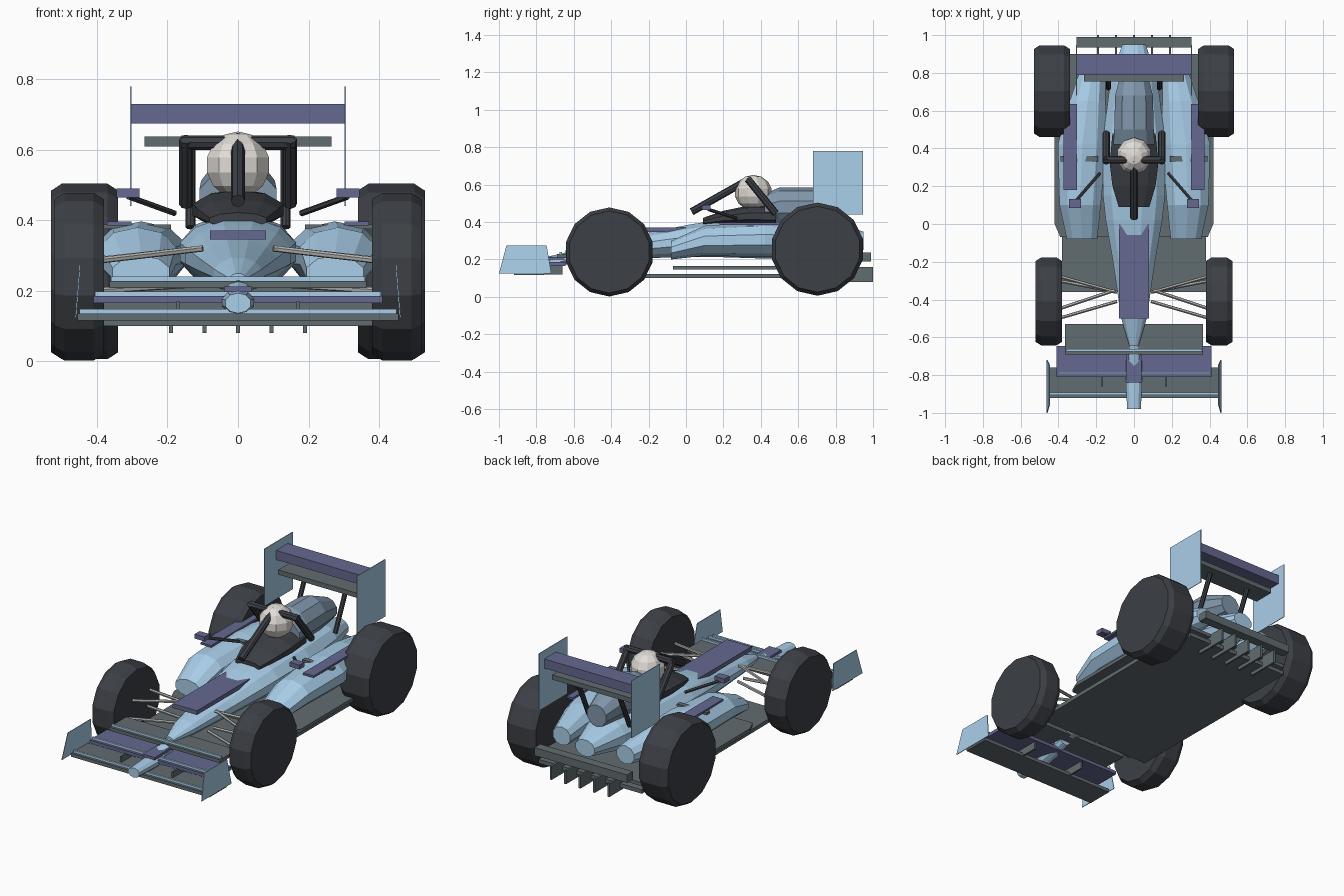
import bpy, bmesh, math
from mathutils import Vector

if "Cube" in bpy.data.objects:
    bpy.data.objects.remove(bpy.data.objects["Cube"])


def mat(name, col):
    m = bpy.data.materials.new(name)
    m.diffuse_color = (*col, 1)
    m.use_nodes = True
    m.node_tree.nodes["Principled BSDF"].inputs["Base Color"].default_value = m.diffuse_color
    return m


BLUE = mat("pale_blue", (0.40, 0.62, 0.82))
COVER = mat("cover_blue", (0.22, 0.31, 0.41))
PURPLE = mat("slate_purple", (0.13, 0.14, 0.28))
GREY = mat("floor_grey", (0.12, 0.15, 0.16))
DARK = mat("dark_rubber", (0.045, 0.05, 0.06))
WHITE = mat("off_white", (0.75, 0.72, 0.68))
STEEL = mat("steel", (0.45, 0.45, 0.44))


def finish(name, bm, m):
    bmesh.ops.recalc_face_normals(bm, faces=bm.faces)
    me = bpy.data.meshes.new(name)
    bm.to_mesh(me)
    bm.free()
    ob = bpy.data.objects.new(name, me)
    me.materials.append(m)
    bpy.context.collection.objects.link(ob)
    return ob


def skin(bm, rings):
    for a, b in zip(rings, rings[1:]):
        for i in range(len(a)):
            j = (i + 1) % len(a)
            bm.faces.new((a[i], a[j], b[j], b[i]))
    bm.faces.new(rings[0])
    bm.faces.new(rings[-1])


def loft(name, secs, n, m, axis='y'):
    """Sections: (position on axis, centre u, centre z, radius u, radius z)."""
    bm = bmesh.new()
    rings = []
    for p, u, z, ru, rz in secs:
        ring = []
        for i in range(n):
            a = 2 * math.pi * (i + 0.5) / n
            cu, cz = u + ru * math.cos(a), z + rz * math.sin(a)
            ring.append(bm.verts.new((cu, p, cz) if axis == 'y' else (p, cu, cz)))
        rings.append(ring)
    skin(bm, rings)
    return finish(name, bm, m)


def box(name, x0, x1, y0, y1, z0, z1, m):
    bm = bmesh.new()
    rings = [[bm.verts.new((x, y, z)) for x, y in ((x0, y0), (x1, y0), (x1, y1), (x0, y1))]
             for z in (z0, z1)]
    skin(bm, rings)
    return finish(name, bm, m)


def wide(name, hx, y0, y1, z0, z1, m):
    return box(name, -hx, hx, y0, y1, z0, z1, m)


def prism(name, lower, upper, m):
    bm = bmesh.new()
    skin(bm, [[bm.verts.new(p) for p in pts] for pts in (lower, upper)])
    return finish(name, bm, m)


def plate(name, half, z0, z1, m):
    """Symmetric floor plate from the right half of its outline."""
    out = half + [(-x, y) for x, y in reversed(half)]
    return prism(name, [(x, y, z0) for x, y in out], [(x, y, z1) for x, y in out], m)


def rod(name, p, q, r, m, n=6):
    p, q = Vector(p), Vector(q)
    d = (q - p).normalized()
    u = d.orthogonal().normalized()
    v = d.cross(u)
    bm = bmesh.new()
    angs = [2 * math.pi * i / n for i in range(n)]
    skin(bm, [[bm.verts.new(c + r * (math.cos(a) * u + math.sin(a) * v)) for a in angs]
              for c in (p, q)])
    return finish(name, bm, m)


# main body, nose and engine cover
loft("main_body", [(-0.645, 0, 0.23, 0.025, 0.02), (-0.5, 0, 0.25, 0.07, 0.045),
                   (-0.2, 0, 0.275, 0.115, 0.07), (0.02, 0, 0.30, 0.155, 0.09),
                   (0.15, 0, 0.31, 0.17, 0.10), (0.45, 0, 0.31, 0.17, 0.11),
                   (0.75, 0, 0.31, 0.13, 0.10), (0.95, 0, 0.30, 0.065, 0.05)], 12, BLUE)
loft("nose", [(-0.98, 0, 0.165, 0.038, 0.029), (-0.8, 0, 0.167, 0.048, 0.034),
              (-0.6, 0, 0.215, 0.035, 0.032)], 10, BLUE)
loft("engine_cover", [(0.42, 0, 0.46, 0.115, 0.09), (0.50, 0, 0.48, 0.11, 0.105),
                      (0.68, 0, 0.48, 0.105, 0.105), (0.84, 0, 0.45, 0.065, 0.065)], 10, COVER)
wide("bonnet_panel", 0.08, -0.5, 0, 0.346, 0.371, PURPLE)
wide("nose_panel", 0.04, -0.84, -0.65, 0.197, 0.212, PURPLE)

# cockpit surround and helmet
loft("cockpit", [(0.09, 0, 0.40, 0.085, 0.022), (0.2, 0, 0.42, 0.12, 0.04),
                 (0.32, 0, 0.43, 0.135, 0.055), (0.48, 0, 0.43, 0.12, 0.06)], 10, DARK)
bm = bmesh.new()
bmesh.ops.create_uvsphere(bm, u_segments=10, v_segments=7, radius=1)
bmesh.ops.scale(bm, vec=(0.095, 0.10, 0.095), verts=bm.verts)
bmesh.ops.translate(bm, vec=(0, 0.36, 0.557), verts=bm.verts)
finish("helmet", bm, WHITE)

# head protection frame
rod("frame_front_strut", (0, 0.03, 0.455), (0, 0.34, 0.63), 0.02, DARK, 8)
rod("frame_crossbar", (-0.16, 0.34, 0.62), (0.16, 0.34, 0.62), 0.02, DARK, 8)

# floor, diffuser and tail beam
plate("lower_floor", [(0.38, -0.36), (0.385, 0.5), (0.34, 0.6), (0.34, 0.9)], 0.10, 0.123, GREY)
plate("upper_floor", [(0.39, -0.07), (0.42, 0.0), (0.42, 0.5), (0.34, 0.6), (0.34, 0.9)],
      0.145, 0.165, GREY)
wide("tail_beam", 0.305, 0.935, 0.99, 0.19, 0.237, GREY)
for i in range(-2, 3):
    x = i * 0.095
    box("diffuser_fin", x - 0.006, x + 0.006, 0.80, 1.0, 0.08, 0.16, GREY)

# front wing: three stacked planes, each with a pale strip
for name, hx, y0, y1, z, c in (("front_wing_main", 0.455, -0.92, -0.76, 0.116, GREY),
                               ("front_wing_middle", 0.41, -0.81, -0.645, 0.165, PURPLE),
                               ("front_wing_upper", 0.365, -0.69, -0.53, 0.208, GREY)):
    wide(name, hx, y0, y1, z, z + 0.02, c)
    ys = y0 + 0.015
    wide(name + "_strip", hx - 0.005, ys, ys + 0.012, z + 0.02, z + 0.033, BLUE)

# rear wing
wide("rear_wing_flap", 0.302, 0.79, 0.90, 0.675, 0.73, PURPLE)
wide("rear_wing_main", 0.265, 0.755, 0.88, 0.61, 0.638, GREY)

for s in (-1, 1):
    side = "right" if s > 0 else "left"

    def P(x, y, z):
        return (s * x, y, z)

    def sbox(name, x0, x1, *rest):
        return box(side + "_" + name, s * x0, s * x1, *rest)

    # wheels
    for name, x0, x1, y, z, r in (("front_wheel", 0.38, 0.522, -0.41, 0.24, 0.238),
                                  ("rear_wheel", 0.34, 0.53, 0.703, 0.255, 0.249)):
        loft(side + "_" + name, [(s * x0, y, z, r * 0.92, r * 0.92),
                                 (s * (x0 + 0.03), y, z, r, r),
                                 (s * (x1 - 0.03), y, z, r, r),
                                 (s * x1, y, z, r * 0.92, r * 0.92)], 14, DARK, 'x')

    # sidepods with top slats and crossbar
    loft(side + "_sidepod", [(-0.08, s * 0.275, 0.25, 0.085, 0.05),
                             (0.1, s * 0.285, 0.30, 0.115, 0.08),
                             (0.42, s * 0.275, 0.305, 0.135, 0.092),
                             (0.65, s * 0.245, 0.30, 0.10, 0.085),
                             (0.87, s * 0.21, 0.285, 0.06, 0.055)], 10, BLUE)
    sbox("sidepod_slat", 0.302, 0.372, 0.18, 0.635, 0.385, 0.397, PURPLE)
    sbox("slat_support", 0.19, 0.39, 0.33, 0.36, 0.375, 0.388, GREY)

    # mirrors
    sbox("mirror", 0.28, 0.345, 0.085, 0.132, 0.464, 0.49, PURPLE)
    rod(side + "_mirror_arm", P(0.18, 0.27, 0.42), P(0.31, 0.12, 0.467), 0.009, DARK)

    # frame legs and rear wing pylons
    rod(side + "_frame_leg", P(0.147, 0.33, 0.63), P(0.147, 0.48, 0.445), 0.02, DARK, 8)
    rod(side + "_wing_pylon", P(0.135, 0.83, 0.62), P(0.135, 0.72, 0.38), 0.014, DARK, 8)

    # front suspension: upper and lower arms
    for a, b in (((0.10, -0.36, 0.32), (0.42, -0.27, 0.285)),
                 ((0.10, -0.35, 0.32), (0.40, -0.45, 0.285)),
                 ((0.09, -0.36, 0.22), (0.40, -0.30, 0.20)),
                 ((0.09, -0.41, 0.22), (0.40, -0.50, 0.20))):
        rod(side + "_suspension_arm", P(*a), P(*b), 0.009, STEEL)

    # wing endplates
    sbox("rear_endplate", 0.302, 0.306, 0.68, 0.947, 0.44, 0.78, BLUE)
    prof = ((-1.0, 0.125), (-0.72, 0.125), (-0.745, 0.275), (-0.96, 0.275))
    prism(side + "_front_endplate",
          [P(0.458 - (z - 0.125) * 0.08, y, z) for y, z in prof],
          [P(0.462 - (z - 0.125) * 0.08, y, z) for y, z in prof], BLUE)
    sbox("wing_underfin", 0.165, 0.175, -0.86, -0.66, 0.12, 0.17, GREY)
